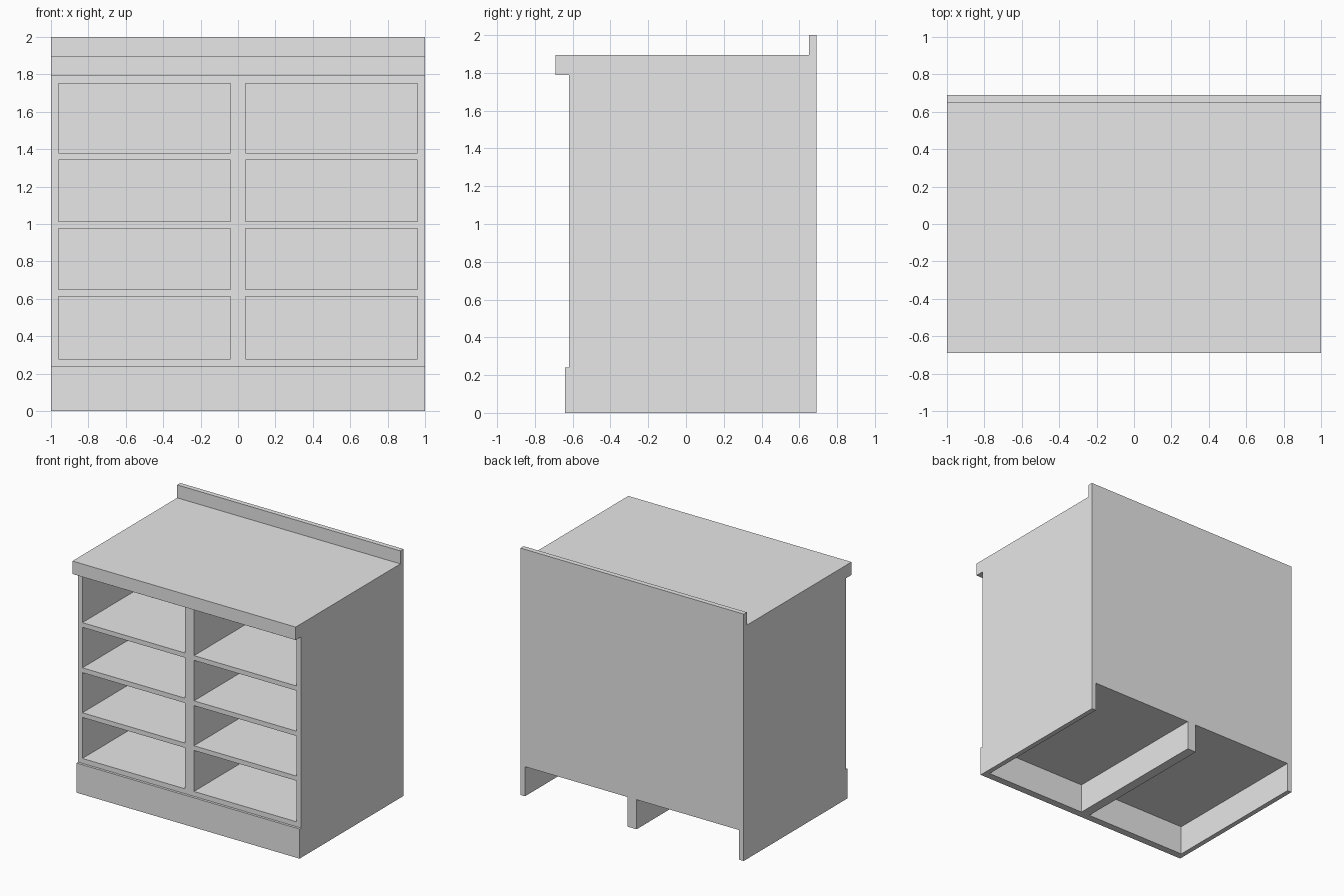
import bpy

cube = bpy.data.objects.get("Cube")
if cube:
    bpy.data.objects.remove(cube, do_unlink=True)

grey = bpy.data.materials.new("light_grey")
grey.use_nodes = True
colour = (0.8, 0.8, 0.8, 1)
grey.diffuse_color = colour
grey.node_tree.nodes["Principled BSDF"].inputs["Base Color"].default_value = colour

FRONT, BACK, PANEL = -0.62, 0.69, 0.04
INNER_BACK = BACK - PANEL
BASE, COUNTER_LOW, COUNTER_TOP = 0.24, 1.79, 1.895


def box(name, xs, ys, zs):
    """Axis-aligned board from its (low, high) range on each axis."""
    spans = (xs, ys, zs)
    bpy.ops.mesh.primitive_cube_add(size=1, location=[(a + b) / 2 for a, b in spans])
    board = bpy.context.object
    board.name = name
    board.scale = [b - a for a, b in spans]
    bpy.ops.object.transform_apply(location=False, rotation=False, scale=True)
    board.data.materials.append(grey)
    return board


# Upright panels reach the ground
box("right_side", (-1, -1 + PANEL), (FRONT, BACK), (0, COUNTER_LOW))
box("left_side", (1 - PANEL, 1), (FRONT, BACK), (0, COUNTER_LOW))
box("centre_divider", (-PANEL, PANEL), (FRONT, BACK), (0, COUNTER_LOW))

# Back panel stops above the floor, leaving two openings
for side, low, high in (("right", -1 + PANEL, -PANEL), ("left", PANEL, 1 - PANEL)):
    box(side + "_back_panel", (low, high), (INNER_BACK, BACK), (BASE, COUNTER_LOW))
    # Shelves for each column, the last one closing the top
    for i, (z0, z1) in enumerate([(BASE, 0.28), (0.612, 0.65), (0.975, 1.014),
                                  (1.342, 1.38), (1.75, COUNTER_LOW)]):
        box(f"{side}_shelf_{i + 1}", (low, high), (FRONT, INNER_BACK), (z0, z1))
    # Backing of the plinth between the uprights
    box(side + "_plinth_backing", (low, high), (FRONT, FRONT + PANEL), (0, BASE))

# Plinth, worktop and upstand
box("plinth", (-1, 1), (-0.64, FRONT), (0, BASE))
box("worktop", (-1, 1), (-0.69, BACK), (COUNTER_LOW, COUNTER_TOP))
box("upstand", (-1, 1), (INNER_BACK, BACK), (COUNTER_TOP, 2))
